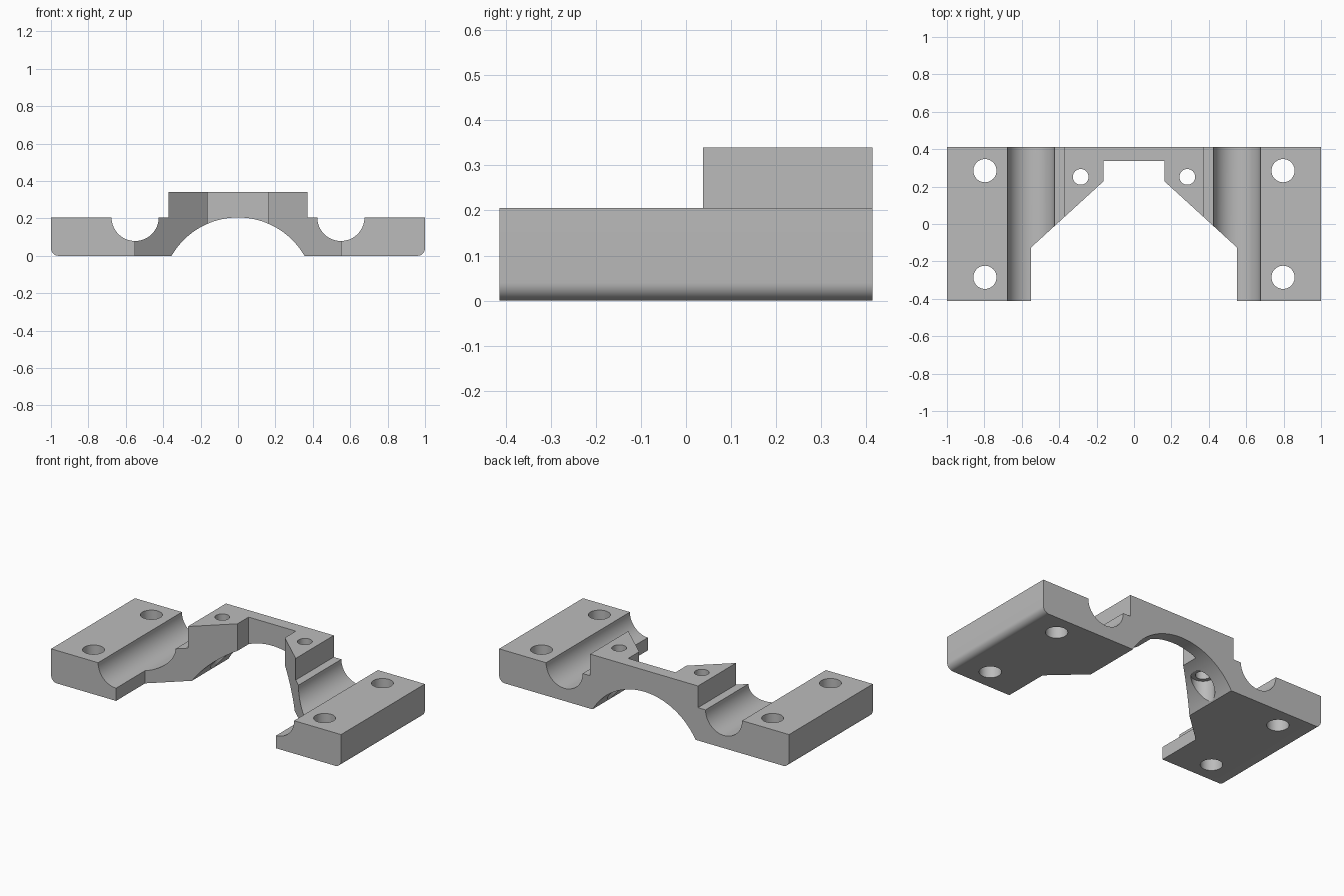
import bpy, bmesh, math

cube = bpy.data.objects.get("Cube")
if cube:
    bpy.data.objects.remove(cube, do_unlink=True)

DEPTH = 0.413      # half depth of the bracket
BASE = 0.205       # height of the clamp wings
TOP = 0.34         # height of the raised bridge

grey = bpy.data.materials.new("plain grey")
grey.use_nodes = True
colour = (0.5, 0.5, 0.5, 1)
grey.diffuse_color = colour
grey.node_tree.nodes["Principled BSDF"].inputs["Base Color"].default_value = colour


def arc(cx, cz, r, start, end, steps):
    """Points along an arc, angles in degrees."""
    angles = [math.radians(start + (end - start) * i / steps) for i in range(steps + 1)]
    return [(cx + r * math.cos(a), cz + r * math.sin(a)) for a in angles]


def prism(name, points, place, offset):
    """Extrude a flat outline along an offset vector."""
    bm = bmesh.new()
    face = bm.faces.new([bm.verts.new(place(*p)) for p in points])
    new = bmesh.ops.extrude_face_region(bm, geom=[face])["geom"]
    verts = [v for v in new if isinstance(v, bmesh.types.BMVert)]
    bmesh.ops.translate(bm, verts=verts, vec=offset)
    bmesh.ops.recalc_face_normals(bm, faces=bm.faces)
    mesh = bpy.data.meshes.new(name)
    bm.to_mesh(mesh)
    bm.free()
    mesh.materials.append(grey)
    obj = bpy.data.objects.new(name, mesh)
    bpy.context.collection.objects.link(obj)
    return obj


def upright(name, points, low, high):
    return prism(name, points, lambda x, y: (x, y, low), (0, 0, high - low))


def mirrored(half):
    return half + [(-x, y) for x, y in reversed(half)]


# Front profile: arch, rounded foot, rod groove, raised bridge
arch_r = 0.41
reach = math.degrees(math.asin(0.5))
half = arc(0, BASE - arch_r, arch_r, 90, 30, 32)[1:]
half += arc(0.96, 0.04, 0.04, -90, 0, 8)
half += [(1, BASE)]
half += arc(0.55, BASE, 0.126, 0, -180, 32)
half += [(0.372, BASE), (0.372, TOP)]
# The arch apex joins both halves
outline = [(0, BASE)] + half + [(-x, z) for x, z in reversed(half)]
bracket = prism("rod_clamp_bracket", outline,
                lambda x, z: (x, -DEPTH, z), (0, 2 * DEPTH, 0))

# Central opening, tapering toward the back
cutters = [upright("opening_cutter",
                   mirrored([(0.552, -0.6), (0.552, -0.127), (0.163, 0.228), (0.163, 0.337)]),
                   -0.2, 0.6)]

for side in (-1, 1):
    # Mounting holes through the wings
    for y in (-0.285, 0.285):
        cutters.append(upright("mount_hole_cutter",
                               arc(side * 0.797, y, 0.062, 0, 360, 40)[:-1], -0.1, 0.5))
    # Bridge screw hole with a wider recess below
    cutters.append(upright("screw_hole_cutter",
                           arc(side * 0.285, 0.252, 0.042, 0, 360, 40)[:-1], -0.1, 0.5))
    cutters.append(upright("screw_recess_cutter",
                           arc(side * 0.285, 0.252, 0.066, 0, 360, 40)[:-1], -0.1, 0.143))

for cutter in cutters:
    mod = bracket.modifiers.new(cutter.name, "BOOLEAN")
    mod.operation = "DIFFERENCE"
    mod.solver = "EXACT"
    mod.object = cutter

# Bake the cuts and drop the cutters
graph = bpy.context.evaluated_depsgraph_get()
baked = bpy.data.meshes.new_from_object(bracket.evaluated_get(graph))
bracket.modifiers.clear()
bracket.data = baked
for cutter in cutters:
    bpy.data.objects.remove(cutter, do_unlink=True)

bpy.ops.object.select_all(action="DESELECT")
bracket.select_set(True)
bpy.context.view_layer.objects.active = bracket
bpy.ops.object.shade_smooth_by_angle(angle=math.radians(30))
